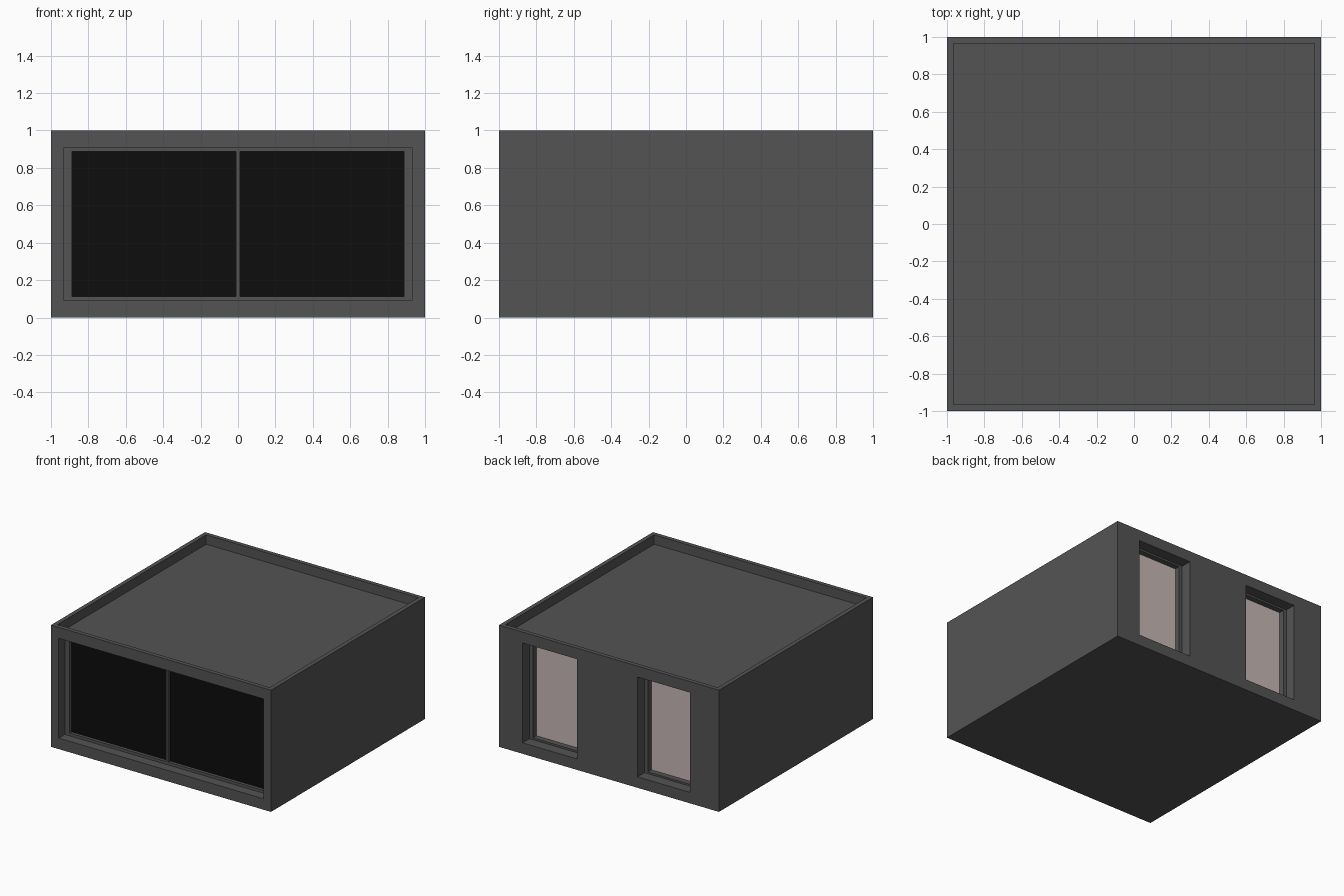
import bpy, bmesh
from mathutils import Vector, Matrix

if "Cube" in bpy.data.objects:
    bpy.data.objects.remove(bpy.data.objects["Cube"])


def material(name, rgb):
    m = bpy.data.materials.new(name)
    m.diffuse_color = (*rgb, 1)
    m.use_nodes = True
    m.node_tree.nodes["Principled BSDF"].inputs["Base Color"].default_value = m.diffuse_color
    return m


WALL = material("charcoal_wall", (0.088, 0.088, 0.088))
BLACK = material("black_glass", (0.004, 0.004, 0.004))
PINK = material("pale_pink_glass", (0.57, 0.475, 0.46))


def boxes(name, mat, ranges):
    """One object made of axis-aligned boxes, each given as (x0,x1,y0,y1,z0,z1)."""
    bm = bmesh.new()
    for x0, x1, y0, y1, z0, z1 in ranges:
        y0, y1 = sorted((y0, y1))
        mid = Vector((x0 + x1, y0 + y1, z0 + z1)) / 2
        size = Matrix.Diagonal((x1 - x0, y1 - y0, z1 - z0, 1))
        bmesh.ops.create_cube(bm, size=1, matrix=Matrix.Translation(mid) @ size)
    me = bpy.data.meshes.new(name)
    bm.to_mesh(me)
    bm.free()
    me.materials.append(mat)
    ob = bpy.data.objects.new(name, me)
    bpy.context.collection.objects.link(ob)
    return ob


Z0, Z1 = 0.09, 0.91          # bottom and top of every opening
PLATE = 0.008                # glass thickness

# name, side (-1 front, 1 back), x0, x1, frame width, frame height,
# frame depth, glass depth, glass material, mullion
windows = [
    ("front_window", -1, -0.93, 0.93, 0.043, 0.023, 0.08, 0.105, BLACK, True),
    ("back_window_a", 1, 0.29, 0.785, 0.03, 0.015, 0.09, 0.135, PINK, False),
    ("back_window_b", 1, -0.735, -0.26, 0.03, 0.015, 0.09, 0.135, PINK, False),
]

# Building block with parapet recess and window recesses cut out
body = boxes("building_body", WALL, [(-1, 1, -1, 1, 0, 1)])
cuts = [(-0.965, 0.965, -0.965, 0.965, 0.923, 1.2)]
for name, s, x0, x1, fw, fh, fd, gd, glass, mullion in windows:
    cuts.append((x0, x1, s * 1.2, s * (1 - gd - PLATE), Z0, Z1))
for i, c in enumerate(cuts):
    cutter = boxes("cutter", WALL, [c])
    cutter.hide_render = True
    mod = body.modifiers.new("cut", 'BOOLEAN')
    mod.operation, mod.solver, mod.object = 'DIFFERENCE', 'EXACT', cutter
    bpy.context.view_layer.objects.active = body
    bpy.ops.object.modifier_apply(modifier=mod.name)
    bpy.data.objects.remove(cutter)

# Frames and glass panes
for name, s, x0, x1, fw, fh, fd, gd, glass, mullion in windows:
    ya, yb = s * (1 - fd), s * (1 - gd)
    bars = [
        (x0, x0 + fw, ya, yb, Z0, Z1),
        (x1 - fw, x1, ya, yb, Z0, Z1),
        (x0 + fw, x1 - fw, ya, yb, Z0, Z0 + fh),
        (x0 + fw, x1 - fw, ya, yb, Z1 - fh, Z1),
    ]
    if mullion:
        bars.append((-0.01, 0.01, ya, yb, Z0 + fh, Z1 - fh))
    boxes(name + "_frame", WALL, bars)
    boxes(name + "_glass", glass, [(x0, x1, yb, yb - s * PLATE, Z0, Z1)])
